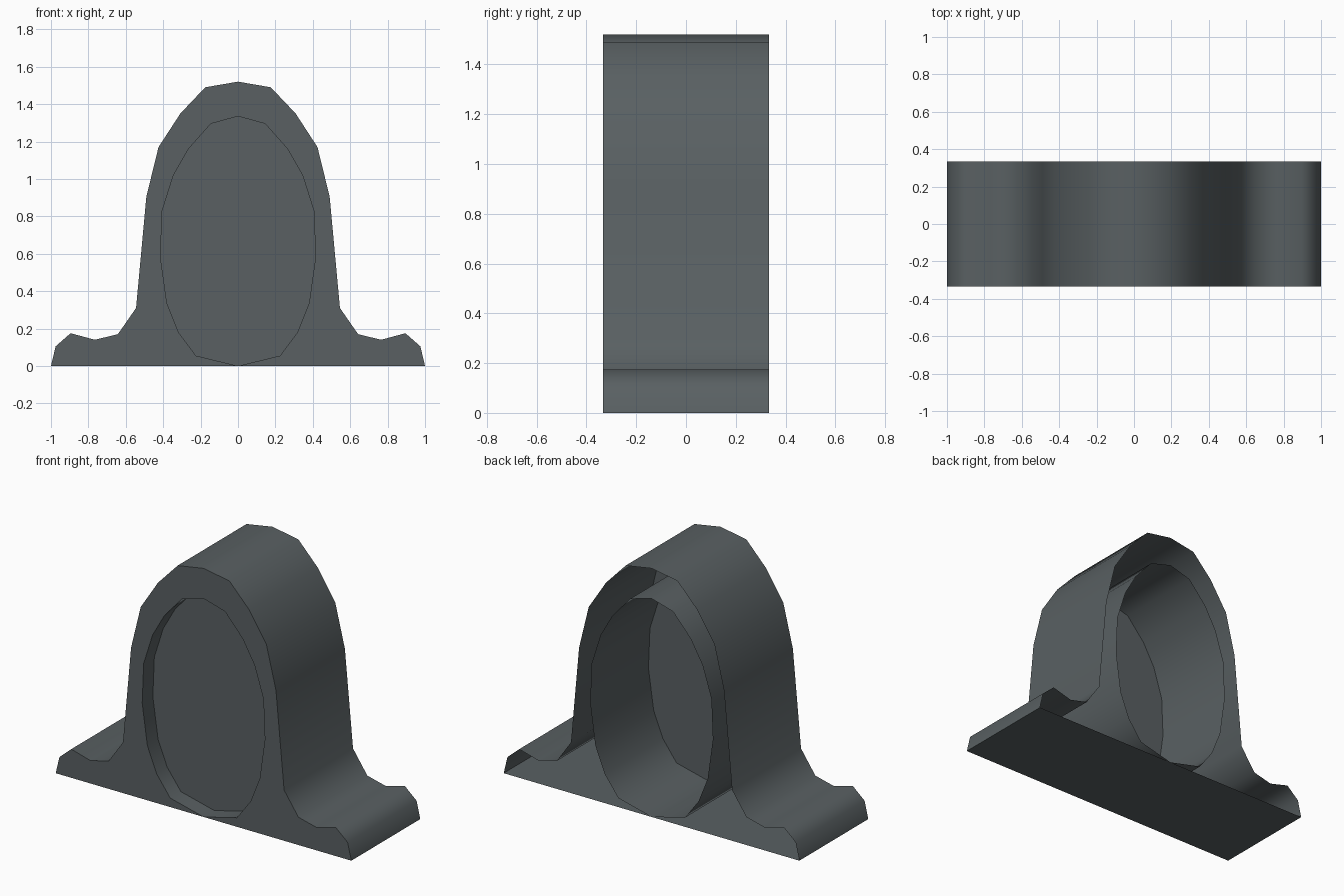
import bpy

if "Cube" in bpy.data.objects:
    bpy.data.objects.remove(bpy.data.objects["Cube"])

FRONT, BACK, DISC = -0.333, 0.333, -0.23

# Right halves of the two outlines (x, z)
CASE = [(1, 0), (.975, .105), (.895, .175), (.765, .14), (.642, .17), (.545, .31),
        (.49, .905), (.425, 1.17), (.308, 1.35), (.175, 1.49), (0, 1.52)]
OVAL = [(0, 1.335), (.145, 1.295), (.265, 1.16), (.345, 1.02), (.405, .83),
        (.415, .585), (.38, .335), (.318, .18), (.225, .055), (0, 0)]

mat = bpy.data.materials.new("dark_grey")
mat.diffuse_color = (0.10, 0.117, 0.123, 1)
mat.use_nodes = True
mat.node_tree.nodes["Principled BSDF"].inputs["Base Color"].default_value = mat.diffuse_color


def mirrored(pts):
    return [(-x, z) for x, z in pts]


def make(name, verts, faces, smooth=False):
    me = bpy.data.meshes.new(name)
    me.from_pydata(verts, [], faces)
    me.materials.append(mat)
    ob = bpy.data.objects.new(name, me)
    bpy.context.collection.objects.link(ob)
    if smooth:
        bpy.ops.object.select_all(action='DESELECT')
        ob.select_set(True)
        bpy.context.view_layer.objects.active = ob
        bpy.ops.object.shade_smooth_by_angle(angle=1.1)
    return ob


def sweep(name, pts, closed=False):
    """Sheet swept from the front to the back along an outline."""
    n = len(pts)
    verts = [(x, y, z) for y in (FRONT, BACK) for x, z in pts]
    faces = [(i, (i + 1) % n, n + (i + 1) % n, n + i) for i in range(n if closed else n - 1)]
    return make(name, verts, faces, True)


# Outer shell, open at the back
sweep("case_shell", CASE + mirrored(CASE[:-1])[::-1])

# Flat bottom
make("bottom_plate", [(-1, FRONT, 0), (-1, BACK, 0), (1, BACK, 0), (1, FRONT, 0)], [(0, 1, 2, 3)])

# Front panel around the oval opening, one face per half
half = CASE + OVAL
n = len(half)
left = mirrored(half)[::-1]
make("front_panel", [(x, FRONT, z) for x, z in half + left],
     [tuple(range(n)), tuple(range(n, 2 * n))])

# Oval tube running through to the back
ring = OVAL + mirrored(OVAL[1:-1])[::-1]
sweep("oval_tube", ring, True)

# Recessed oval face
make("recessed_face", [(x, DISC, z) for x, z in ring[::-1]], [tuple(range(len(ring)))])
